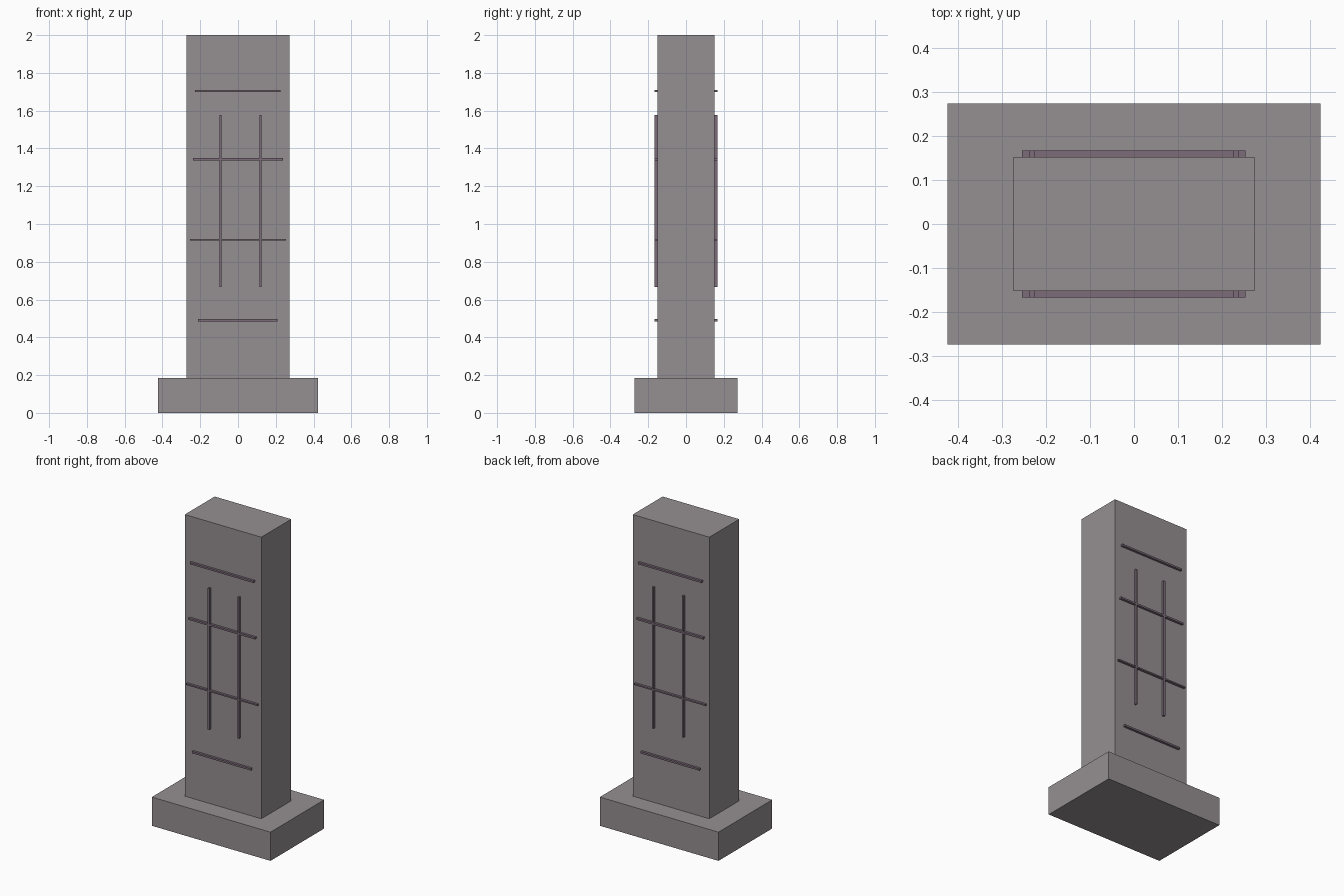
import bpy

if "Cube" in bpy.data.objects:
    bpy.data.objects.remove(bpy.data.objects["Cube"])


def material(name, rgb):
    m = bpy.data.materials.new(name)
    m.diffuse_color = (*rgb, 1)
    m.use_nodes = True
    m.node_tree.nodes["Principled BSDF"].inputs["Base Color"].default_value = m.diffuse_color
    return m


stone = material("stone", (0.30, 0.275, 0.285))
dark = material("dark_bar", (0.20, 0.15, 0.19))


def box(name, mat, x0, x1, y0, y1, z0, z1):
    bpy.ops.mesh.primitive_cube_add(
        size=1, location=((x0 + x1) / 2, (y0 + y1) / 2, (z0 + z1) / 2))
    ob = bpy.context.object
    ob.name = name
    ob.scale = (x1 - x0, y1 - y0, z1 - z0)
    bpy.ops.object.transform_apply(location=True, rotation=False, scale=True)
    ob.data.materials.append(mat)
    return ob


# Plinth and tall slab
box("plinth", stone, -0.423, 0.423, -0.273, 0.273, 0, 0.185)
box("slab", stone, -0.273, 0.273, -0.152, 0.152, 0.185, 2.0)

# Raised bars: horizontal (x0, x1, z, thickness) and vertical (x, thickness)
rows = [(-0.211, 0.208, 0.490, 0.012), (-0.254, 0.253, 0.917, 0.009),
        (-0.238, 0.237, 1.343, 0.012), (-0.227, 0.226, 1.704, 0.012)]
columns = [(-0.093, 0.012), (0.120, 0.010)]

# Same pattern on the front and back faces
for side, y0, y1 in (("front", -0.167, -0.148), ("back", 0.148, 0.167)):
    for i, (x0, x1, z, t) in enumerate(rows):
        box(f"{side}_horizontal_bar_{i + 1}", dark, x0, x1, y0, y1, z - t / 2, z + t / 2)
    for i, (x, t) in enumerate(columns):
        box(f"{side}_vertical_bar_{i + 1}", dark, x - t / 2, x + t / 2, y0, y1, 0.667, 1.578)
